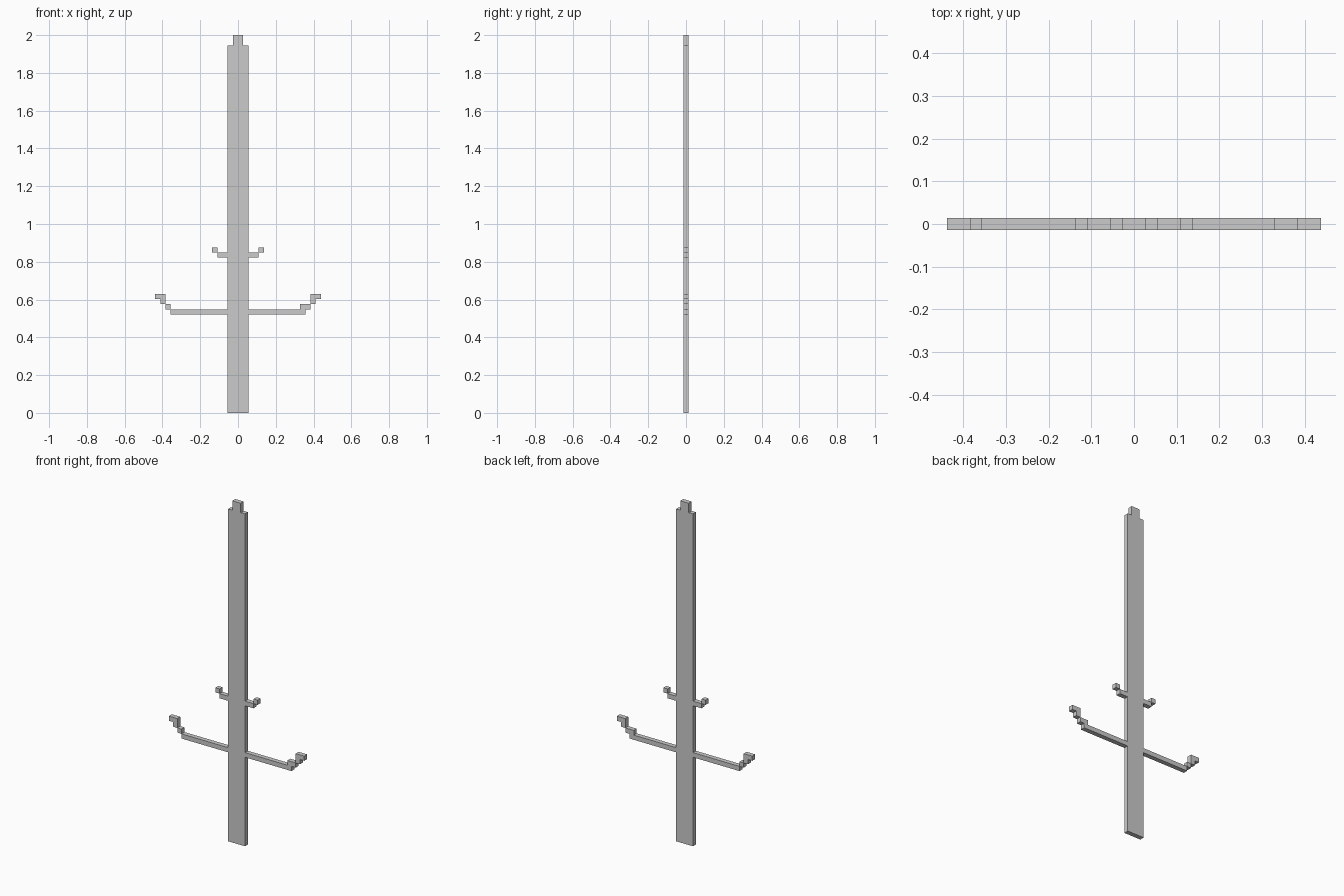
import bpy, bmesh, math

if "Cube" in bpy.data.objects:
    bpy.data.objects.remove(bpy.data.objects["Cube"])

U = 2 / 73          # one block; the sword is 73 blocks tall
H = U / 2           # half thickness


def block_part(name, rects):
    """Extrude a stepped block silhouette; rects are (x0, x1, z0, z1) in blocks."""
    cells = {(i, j) for x0, x1, z0, z1 in rects
             for i in range(x0, x1) for j in range(z0, z1)}
    bm = bmesh.new()
    cache = {}

    def vert(p, y):
        key = (p, y)
        if key not in cache:
            cache[key] = bm.verts.new((p[0] * U, y, p[1] * U))
        return cache[key]

    for i, j in sorted(cells):
        c = [(i, j), (i + 1, j), (i + 1, j + 1), (i, j + 1)]
        bm.faces.new([vert(p, -H) for p in c])
        bm.faces.new([vert(p, H) for p in reversed(c)])
        # side walls only on the outline
        for k, (di, dj) in enumerate([(0, -1), (1, 0), (0, 1), (-1, 0)]):
            if (i + di, j + dj) not in cells:
                a, b = c[k], c[(k + 1) % 4]
                bm.faces.new([vert(b, -H), vert(a, -H), vert(a, H), vert(b, H)])
    # merge coplanar blocks into large flat faces
    bmesh.ops.dissolve_limit(bm, angle_limit=math.radians(1),
                             verts=bm.verts[:], edges=bm.edges[:])
    me = bpy.data.meshes.new(name)
    bm.to_mesh(me)
    bm.free()
    ob = bpy.data.objects.new(name, me)
    bpy.context.collection.objects.link(ob)
    return ob


def mirror(rects):
    return [(-x1, -x0, z0, z1) for x0, x1, z0, z1 in rects]


# Blade with narrow tip
block_part("blade", [(-2, 2, 0, 71), (-1, 1, 71, 73)])

# Small upper prongs
prong = [(2, 4, 30, 31), (4, 5, 31, 32)]
block_part("upper_prong_right", prong)
block_part("upper_prong_left", mirror(prong))

# Long lower guard arms, the right one with a wider first step
arm = [(2, 13, 19, 20), (13, 14, 20, 21), (14, 15, 21, 22), (14, 16, 22, 23)]
block_part("guard_arm_right", arm + [(12, 13, 20, 21)])
block_part("guard_arm_left", mirror(arm))
